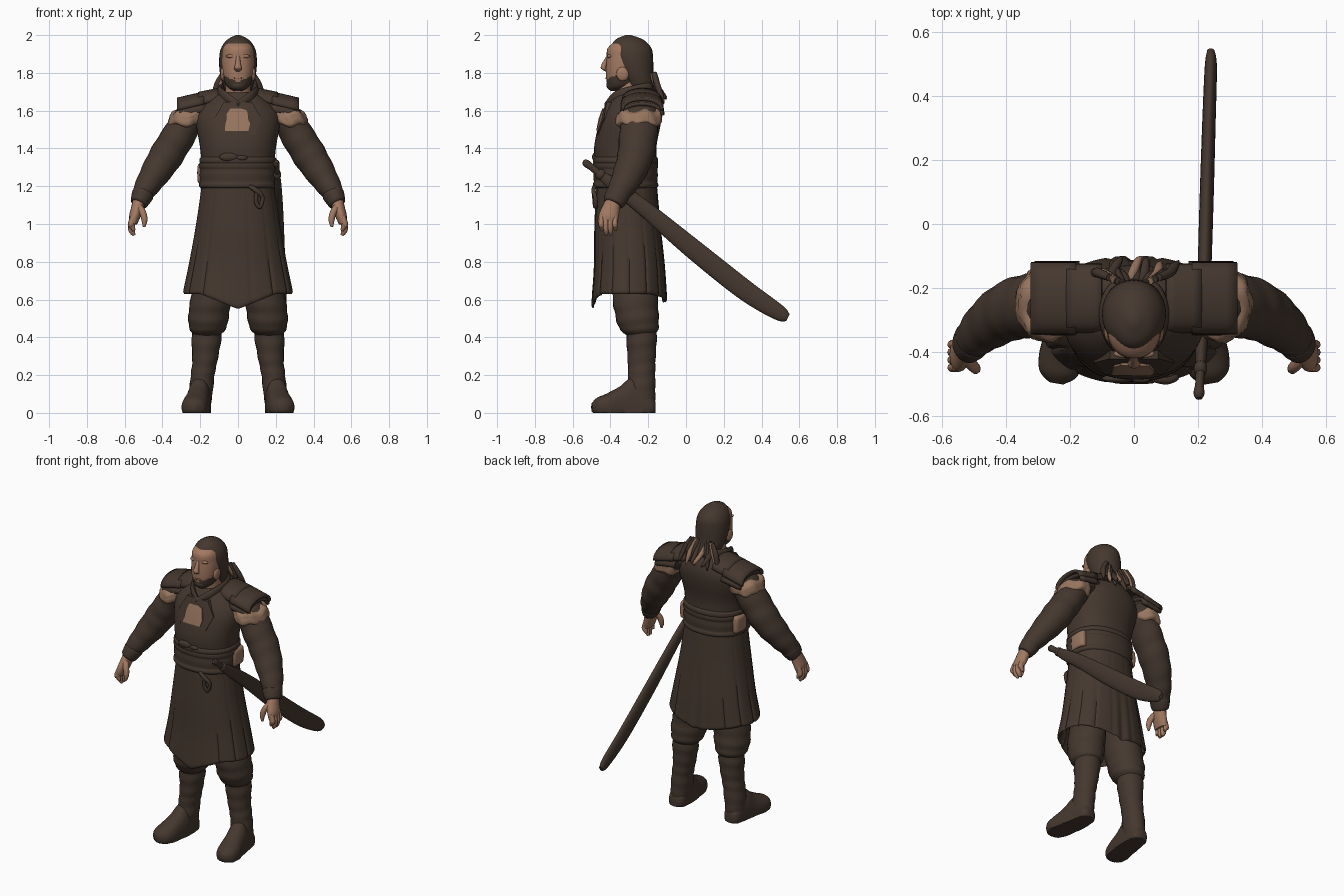
import bpy, bmesh, math, random
from mathutils import Vector
random.seed(4)
X, Y, Z = Vector((1, 0, 0)), Vector((0, 1, 0)), Vector((0, 0, 1))

def material(name, rgb):
    m = bpy.data.materials.new(name)
    m.diffuse_color = (*rgb, 1)
    return m

CLOTH = material("dark brown cloth", (0.059, 0.039, 0.028))
SKIN = material("skin", (0.36, 0.19, 0.12))
TAN = material("tan fur", (0.31, 0.18, 0.115))

def finish(name, bm, mats, rule=None, angle=50):
    bmesh.ops.recalc_face_normals(bm, faces=bm.faces)
    me = bpy.data.meshes.new(name)
    if rule:
        for f in bm.faces:
            f.material_index = rule(f.calc_center_median())
    bm.to_mesh(me)
    bm.free()
    for m in mats:
        me.materials.append(m)
    me.shade_smooth()
    me.set_sharp_from_angle(angle=math.radians(angle))
    ob = bpy.data.objects.new(name, me)
    bpy.context.collection.objects.link(ob)
    return ob

def spline(keys, steps):
    """Catmull-Rom through key tuples."""
    out, n = [], len(keys)
    for i in range(n - 1):
        k = [keys[max(i - 1, 0)], keys[i], keys[i + 1], keys[min(i + 2, n - 1)]]
        for s in range(steps):
            t = s / steps
            out.append([0.5 * (2 * b + (c - a) * t + (2 * a - 5 * b + 4 * c - d) * t * t
                               + (3 * b - a - 3 * c + d) * t ** 3) for a, b, c, d in zip(*k)])
    return out + [list(keys[-1])]

def sweep(name, keys, mats=(CLOTH,), ref=None, side=1, seg=24, steps=5, power=2, shape=None, rule=None):
    """Skin rings (x, y, z, ra, rb); level rings when ref is None, else rings follow the path."""
    pts = spline([(k[0] * side, *k[1:]) for k in keys], steps)
    bm, rings = bmesh.new(), []
    for i, p in enumerate(pts):
        c, a, b = Vector(p[:3]), X, Y
        if ref is not None:
            t = Vector(pts[min(i + 1, len(pts) - 1)][:3]) - Vector(pts[max(i - 1, 0)][:3])
            a = t.cross(ref).normalized()
            b = a.cross(t).normalized()
        ring = []
        for j in range(seg):
            an = math.tau * j / seg
            u, v = math.cos(an), math.sin(an)
            u, v = [math.copysign(abs(w) ** (2 / power), w) for w in (u, v)]
            co = c + a * u * max(p[3], .002) + b * v * max(p[4], .002)
            ring.append(bm.verts.new(shape(co, c, i / (len(pts) - 1), an) if shape else co))
        rings.append(ring)
    for r, q in zip(rings, rings[1:]):
        for j in range(seg):
            bm.faces.new((r[j], r[(j + 1) % seg], q[(j + 1) % seg], q[j]))
    bm.faces.new(rings[0])
    bm.faces.new(rings[-1])
    return finish(name, bm, mats, rule)

def blob(name, loc, size, mat=CLOTH):
    bm = bmesh.new()
    bmesh.ops.create_uvsphere(bm, u_segments=16, v_segments=10, radius=1)
    for v in bm.verts:
        v.co = Vector(loc) + Vector(a * b for a, b in zip(v.co, size))
    return finish(name, bm, (mat,))

def plate(name, outline, lift, mat):
    """Curved plate lying on the chest, outline in x and z."""
    bm = bmesh.new()
    def on(x, z, d):
        return bm.verts.new((x, -.478 + (z - 1.45) * .3 + 1.3 * x * x - d, z))
    mx, mz = [sum(p[i] for p in outline) / len(outline) for i in (0, 1)]
    front = [on(x, z, lift) for x, z in outline]
    back = [on(x, z, -.03) for x, z in outline]
    mid = on(mx, mz, lift + .003)
    for i in range(len(outline)):
        j = (i + 1) % len(outline)
        bm.faces.new((front[i], front[j], mid))
        bm.faces.new((front[i], back[i], back[j], front[j]))
    return finish(name, bm, (mat,), angle=30)

def folds(count, depth):
    return lambda co, c, t, an: c + (co - c) * (1 + depth * math.sin(t * count * math.tau + 1.2 * math.sin(an)))

# Head: face with beard, hair shell, nose, brow, neck
sweep("face", [(0, -.375, 1.705, .025, .025), (0, -.35, 1.73, .06, .065), (0, -.33, 1.775, .078, .093),
               (0, -.325, 1.83, .085, .098), (0, -.32, 1.88, .085, .1), (0, -.315, 1.93, .08, .1),
               (0, -.30, 1.965, .06, .075), (0, -.30, 1.98, .03, .04)], (SKIN, CLOTH), seg=40, steps=8, power=2.2,
      rule=lambda c: int(c.z < 1.75 + .5 * abs(c.x)))
sweep("hair", [(0, -.235, 1.66, .05, .04), (0, -.245, 1.74, .082, .075), (0, -.265, 1.80, .096, .092),
               (0, -.282, 1.87, .1, .108), (0, -.29, 1.93, .09, .107), (0, -.3, 1.975, .058, .075),
               (0, -.305, 2.0, .012, .015)], seg=32)
sweep("nose", [(0, -.413, 1.89, .010, .008), (0, -.43, 1.85, .014, .014), (0, -.437, 1.825, .02, .014),
               (0, -.42, 1.808, .012, .008)], (SKIN,), seg=12)
blob("lips", (0, -.416, 1.772), (.026, .01, .007), SKIN)
blob("chin_beard", (0, -.385, 1.735), (.045, .037, .03))
sweep("neck", [(0, -.28, 1.6, .075, .08), (0, -.29, 1.7, .068, .078), (0, -.295, 1.78, .065, .078)], (SKIN,))
for s in (-1, 1):
    blob("brow", (s * .034, -.405, 1.888), (.03, .013, .01), SKIN)
    blob("ear_and_jaw", (s * .08, -.335, 1.795), (.014, .034, .038), SKIN)
# Loose strands at the nape
for i in range(12):
    x = -.11 + .02 * i
    dx, dy = random.uniform(-.025, .025), random.uniform(0, .045)
    sweep("hair_strand", [(x * .7, -.2 + abs(x) * .3, 1.80, .012, .012), (x, -.175 + abs(x) * .2, 1.74, .016, .016),
                          (x + dx, -.155 + dy, 1.68, .013, .013),
                          (x + 1.6 * dx, -.14 + dy, 1.63 + random.uniform(0, .04), .003, .003)],
          (TAN if i % 4 == 1 else CLOTH,), ref=Y, seg=8, steps=3)

# Jacket, collar and belt
sweep("jacket", [(0, -.315, 1.18, .195, .16), (0, -.32, 1.33, .195, .163), (0, -.32, 1.42, .203, .165),
                 (0, -.297, 1.53, .222, .163), (0, -.28, 1.6, .21, .15), (0, -.27, 1.66, .155, .125),
                 (0, -.27, 1.695, .105, .1)], seg=48, power=2.2)
sweep("jacket_hem", [(0, -.32, 1.315, .19, .16), (0, -.32, 1.325, .203, .171), (0, -.32, 1.345, .203, .171),
                     (0, -.32, 1.36, .19, .16)], seg=48, power=2.2)
for s in (-1, 1):
    sweep("collar", [(0, -.18, 1.71, .014, .032), (.07, -.2, 1.715, .014, .032), (.097, -.28, 1.70, .014, .032),
                     (.07, -.37, 1.675, .014, .028), (0, -.42, 1.625, .012, .022)], ref=Z, side=s, seg=12)
belt = [(0, -.32, z, .196 + d, .163 + d) for z, d in
        [(1.19, 0), (1.2, .01), (1.215, .009), (1.225, .005), (1.26, .008), (1.29, .005), (1.3, .009), (1.32, .009), (1.33, 0)]]
sweep("belt", belt, seg=48, steps=3, power=2.2)
blob("belt_knot", (-.05, -.483, 1.355), (.05, .014, .022))
blob("belt_knot", (.02, -.485, 1.35), (.03, .012, .014))
sweep("hanging_cord", [(.06, -.484, 1.2, .01, .01), (.1, -.49, 1.175, .014, .012), (.13, -.48, 1.14, .011, .011),
                       (.115, -.48, 1.09, .011, .011), (.095, -.485, 1.12, .011, .011), (.1, -.487, 1.17, .011, .011)],
      ref=Y, seg=10)
for s in (-1, 1):
    sweep("side_pouch", [(.185, -.285, 1.215, .01, .04), (.19, -.285, 1.225, .023, .055), (.19, -.285, 1.305, .024, .055),
                         (.185, -.285, 1.325, .01, .045)], (TAN,), side=s, power=3)

# Chest plate with a pale inset
plate("chest_plate", [(-.09, 1.47), (.09, 1.47), (.125, 1.56), (.075, 1.645), (-.075, 1.645), (-.125, 1.56)], .009, CLOTH)
plate("chest_inset", [(-.07, 1.492), (.055, 1.492), (.064, 1.53), (.047, 1.6), (.02, 1.612), (-.04, 1.612), (-.062, 1.58)],
      .014, TAN)

# Pleated skirt with a pointed front hem and a slit at the back
def pleats(co, c, t, an):
    low = min(max((1.0 - co.z) / .38, 0), 1)
    g = abs(math.cos(7 * an + math.pi / 2))
    k = 1 - .03 * max(0, 1 - g / .22) * min(1, .4 + low)
    if abs(an - math.pi / 2) < .07:
        k -= .07 * low
    co = c + (co - c) * k
    drop = .085 * max(0, 1 - abs(co.x) / .2) if co.y < c.y else .05 * max(0, 1 - abs(co.x) / .25)
    co.z -= drop * low ** 2
    return co

sweep("skirt", [(0, -.315, 1.22, .19, .16), (0, -.31, 1.0, .222, .175), (0, -.3, .8, .258, .188), (0, -.3, .68, .283, .198),
                (0, -.3, .64, .29, .2), (0, -.3, .645, .275, .185), (0, -.3, .8, .24, .165), (0, -.3, .95, .2, .145)],
      seg=126, steps=5, power=2.2, shape=pleats)

def ground(co, c, t, an):
    co.z = max(co.z, 0)
    return co

def lumpy(co, c, t, an):
    k = 1 + .03 * math.sin(9 * an + 5 * t) + random.uniform(-.02, .02)
    co = c + (co - c) * k
    co.z += .008 * math.sin(5 * an)
    return co

for s in (-1, 1):
    # Legs: baggy trousers, wrinkled boot shaft, foot
    sweep("trouser_leg", [(.11, -.28, .85, .1, .12), (.14, -.27, .62, .108, .12), (.155, -.26, .52, .108, .115),
                          (.16, -.25, .45, .098, .105), (.165, -.24, .41, .07, .075)], side=s, shape=folds(4, .022))
    sweep("boot_shaft", [(.163, -.235, .46, .078, .08), (.168, -.235, .38, .078, .08), (.175, -.235, .28, .067, .074),
                         (.187, -.235, .2, .063, .072), (.197, -.238, .1, .062, .076), (.2, -.238, .01, .05, .07)],
          side=s, steps=8, shape=folds(6, .02))
    sweep("boot_foot", [(.198, -.163, .03, .03, .03), (.2, -.19, .03, .053, .07), (.205, -.28, .03, .062, .155),
                        (.215, -.35, .03, .066, .11), (.228, -.42, .03, .07, .072), (.238, -.47, .03, .058, .05),
                        (.243, -.498, .03, .022, .022)], ref=Z, side=s, seg=32, power=2.3, shape=ground)
    # Sleeve and cuff
    sweep("sleeve", [(.17, -.24, 1.62, .05, .08), (.25, -.245, 1.565, .08, .1), (.325, -.255, 1.45, .088, .1),
                     (.39, -.272, 1.345, .088, .094), (.457, -.315, 1.24, .073, .08), (.505, -.36, 1.16, .056, .062),
                     (.523, -.385, 1.11, .042, .05)], ref=Y, side=s, steps=8, shape=folds(7, .02))
    sweep("cuff", [(.502, -.358, 1.163, .05, .054), (.505, -.362, 1.155, .058, .064), (.523, -.383, 1.115, .048, .057),
                   (.528, -.388, 1.105, .04, .045)], ref=Y, side=s)
    # Hand
    sweep("palm", [(.522, -.38, 1.13, .034, .038), (.534, -.398, 1.08, .033, .048), (.548, -.41, 1.035, .029, .053),
                   (.552, -.412, 1.0, .018, .047)], (SKIN,), ref=Y, side=s, seg=16)
    for i in range(4):
        y = -.447 + .024 * i
        end = (.965, .94, .94, .965)[i]
        sweep("finger", [(.553, y, 1.04, .016, .014), (.565, y - .002, 1.0, .018, .015),
                         (.562, y, end + .025, .017, .014), (.55, y + .002, end, .008, .007)],
              (SKIN,), ref=Y, side=s, seg=10, steps=4)
    sweep("thumb", [(.525, -.42, 1.09, .02, .02), (.504, -.443, 1.06, .018, .019), (.495, -.453, 1.02, .016, .016),
                    (.498, -.457, .985, .007, .007)], (SKIN,), ref=Y, side=s, seg=10, steps=4)
    # Fur trim ringing the arm below the shoulder plates
    sweep("fur_trim", [(.275, -.25, 1.515, .07, .09), (.274, -.25, 1.53, .095, .118), (.268, -.248, 1.565, .096, .12),
                       (.262, -.247, 1.59, .088, .113), (.25, -.245, 1.605, .06, .09)],
          (TAN,), side=s, seg=40, steps=4, shape=lumpy)
    # Layered shoulder plates draped from front to back
    for x0, z0, x1, z1, ry in [(.17, 1.655, .31, 1.635, .108), (.1, 1.712, .21, 1.69, .1), (.18, 1.693, .322, 1.66, .105)]:
        bm, rows = bmesh.new(), []
        for k in range(5):
            x, z = x0 + (x1 - x0) * k / 4, z0 + (z1 - z0) * k / 4
            rows.append([bm.verts.new((s * x, -.232 - ry * math.cos(a), z - .06 + .06 * math.sin(a) ** .8))
                         for a in [math.pi * j / 16 for j in range(17)]])
        for r, q in zip(rows, rows[1:]):
            for j in range(16):
                bm.faces.new((r[j], r[j + 1], q[j + 1], q[j]))
        ob = finish("shoulder_plate", bm, (CLOTH,))
        mod = ob.modifiers.new("thickness", "SOLIDIFY")
        mod.thickness, mod.offset = .018, 0

# Curved sword in its scabbard on one hip
sweep("scabbard", [(.208, -.45, 1.26, .024, .015), (.211, -.38, 1.205, .034, .019), (.218, -.217, 1.08, .042, .021),
                   (.226, .047, .86, .053, .022), (.234, .312, .65, .054, .021), (.24, .49, .532, .042, .019),
                   (.24, .54, .505, .02, .012)], ref=X, steps=8)
sweep("sword_grip", [(.203, -.545, 1.33, .01, .01), (.203, -.53, 1.322, .02, .017), (.205, -.5, 1.3, .018, .014),
                     (.208, -.44, 1.25, .018, .014)], ref=X, seg=14)
sweep("sword_guard", [(.207, -.468, 1.275, .018, .014), (.207, -.46, 1.268, .027, .02), (.208, -.445, 1.256, .027, .02),
                      (.208, -.437, 1.25, .018, .014)], ref=X, seg=16)
